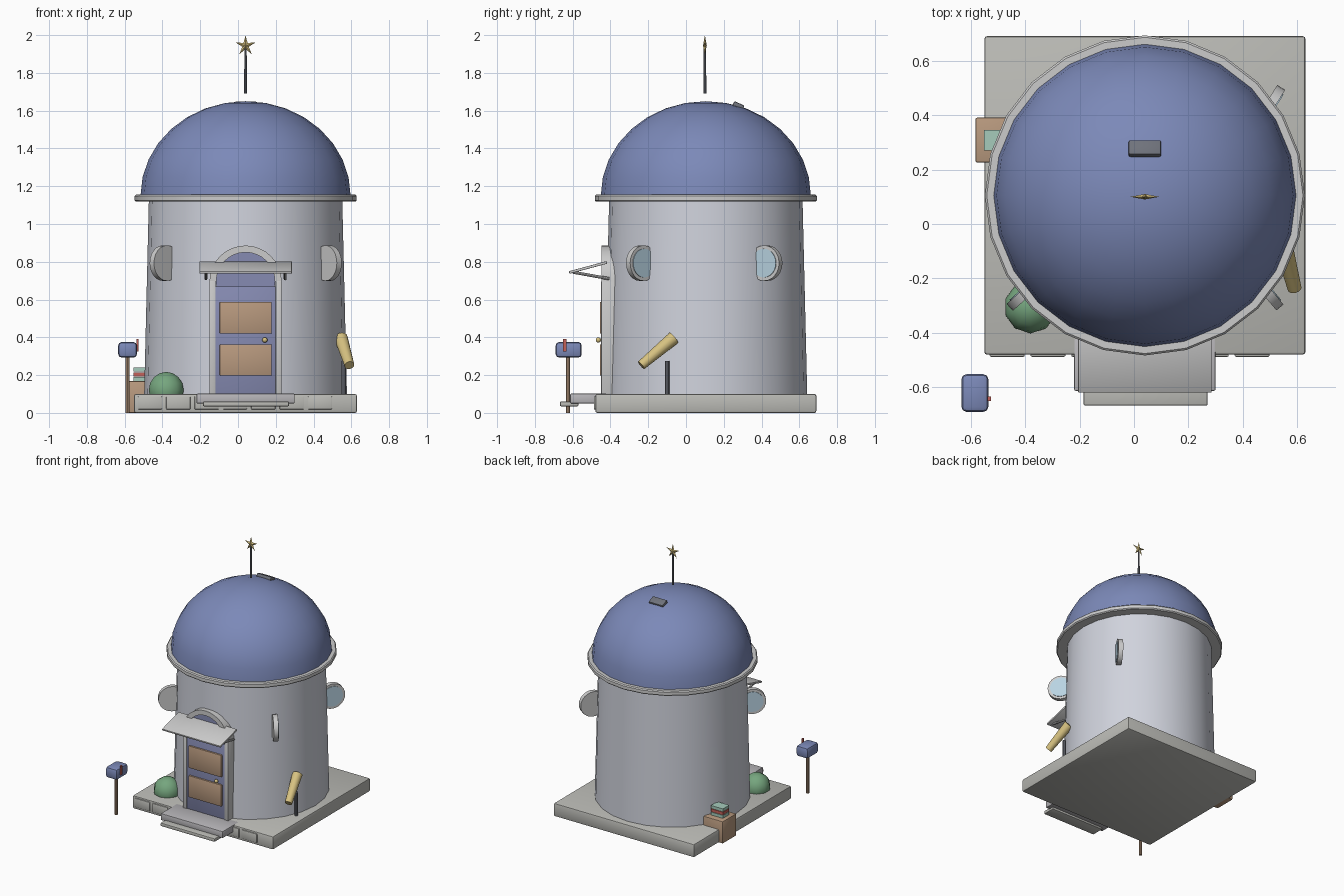
import bpy, bmesh, math
from mathutils import Vector

if "Cube" in bpy.data.objects:
    bpy.data.objects.remove(bpy.data.objects["Cube"])

CX, CY = 0.04, 0.105  # tower axis


def mat(name, r, g, b):
    m = bpy.data.materials.new(name)
    m.diffuse_color = (r, g, b, 1)
    m.use_nodes = True
    m.node_tree.nodes["Principled BSDF"].inputs["Base Color"].default_value = m.diffuse_color
    return m


WHITE = mat("plaster", 0.63, 0.65, 0.72)
TRIM = mat("trim", 0.66, 0.66, 0.69)
BLUE = mat("dome_blue", 0.20, 0.25, 0.48)
DOOR = mat("door_blue", 0.24, 0.26, 0.45)
TAN = mat("wood", 0.48, 0.32, 0.21)
STONE = mat("stone", 0.50, 0.50, 0.47)
STEP = mat("step_stone", 0.48, 0.47, 0.49)
DARK = mat("metal", 0.16, 0.17, 0.20)
BRASS = mat("brass", 0.68, 0.54, 0.22)
GLASS = mat("glass", 0.48, 0.65, 0.76)
GREEN = mat("leaf", 0.18, 0.38, 0.21)
RED = mat("red", 0.55, 0.12, 0.10)
TEAL = mat("teal", 0.38, 0.60, 0.50)


def finish(name, bm, m=None, smooth=None):
    bmesh.ops.recalc_face_normals(bm, faces=bm.faces)
    me = bpy.data.meshes.new(name)
    bm.to_mesh(me)
    bm.free()
    o = bpy.data.objects.new(name, me)
    bpy.context.collection.objects.link(o)
    if m:
        me.materials.append(m)
    if smooth:
        bpy.ops.object.select_all(action='DESELECT')
        o.select_set(True)
        bpy.context.view_layer.objects.active = o
        bpy.ops.object.shade_smooth_by_angle(angle=math.radians(smooth))
    return o


def box(name, x, y, z, m=None, bevel=0.0, tilt=0.0):
    """Box from (min, max) ranges, tilted about its own x axis."""
    bm = bmesh.new()
    bmesh.ops.create_cube(bm, size=1)
    bmesh.ops.scale(bm, vec=(x[1] - x[0], y[1] - y[0], z[1] - z[0]), verts=bm.verts)
    if bevel:
        bmesh.ops.bevel(bm, geom=bm.edges[:], offset=bevel, segments=2, profile=0.5, affect='EDGES')
    o = finish(name, bm, m, 35 if bevel else None)
    o.location = (sum(x) / 2, sum(y) / 2, sum(z) / 2)
    o.rotation_euler.x = tilt
    return o


def rod(name, a, b, r1, r2, m, n=12):
    """Capped cone or cylinder from a to b."""
    a, b = Vector(a), Vector(b)
    bm = bmesh.new()
    bmesh.ops.create_cone(bm, cap_ends=True, segments=n, radius1=r1, radius2=r2, depth=(b - a).length)
    o = finish(name, bm, m, 40)
    o.location = (a + b) / 2
    o.rotation_euler = (b - a).to_track_quat('Z', 'Y').to_euler()
    return o


def lathe(name, profile, m, n=24, closed=False):
    bm = bmesh.new()
    vs = [bm.verts.new((CX + r, CY, z)) for r, z in profile]
    es = [bm.edges.new(p) for p in zip(vs, vs[1:] + vs[:1] if closed else vs[1:])]
    bmesh.ops.spin(bm, geom=vs + es, cent=(CX, CY, 0), axis=(0, 0, 1), angle=math.tau, steps=n)
    bmesh.ops.remove_doubles(bm, verts=bm.verts, dist=1e-4)
    return finish(name, bm, m, 40)


def prism(name, pts, y0, y1, m):
    """Outline in xz extruded along y."""
    bm = bmesh.new()
    f = bm.faces.new([bm.verts.new((x, y0, z)) for x, z in pts])
    g = bmesh.ops.extrude_face_region(bm, geom=[f])["geom"]
    bmesh.ops.translate(bm, vec=(0, y1 - y0, 0), verts=[v for v in g if isinstance(v, bmesh.types.BMVert)])
    return finish(name, bm, m, 35)


def arc(r, z, a0, a1, n):
    return [(CX + r * math.cos(math.radians(a0 + (a1 - a0) * i / n)),
             z + r * math.sin(math.radians(a0 + (a1 - a0) * i / n))) for i in range(n + 1)]


# Plinth with facing stones and steps
box("plinth", (-0.55, 0.63), (-0.48, 0.69), (0, 0.10), STONE, 0.01)
for i in range(7):
    x = -0.53 + 0.15 * i
    box(f"facing_stone_{i}", (x, x + 0.128), (-0.488, -0.46), (0.018, 0.088), STONE, 0.005)
box("upper_step", (-0.22, 0.30), (-0.613, -0.42), (0.05, 0.102), STEP, 0.006)
box("lower_step", (-0.185, 0.27), (-0.667, -0.57), (0.035, 0.06), STONE, 0.005)

# Tower, cornice, dome
lathe("tower_wall", [(0, 0.09), (0.537, 0.09), (0.512, 1.13), (0, 1.13)], WHITE)
lathe("cornice", [(0.50, 1.118), (0.581, 1.118), (0.588, 1.125), (0.588, 1.148), (0.581, 1.155), (0.50, 1.155)],
      TRIM, closed=True)
lathe("dome", [(0, 1.15)] + [(0.556 * math.cos(math.pi * i / 16), 1.15 + 0.5 * math.sin(math.pi * i / 16))
                             for i in range(9)], BLUE)
box("dome_vent", (-0.02, 0.10), (0.247, 0.307), (1.61, 1.64), DARK, 0.008, -0.42)

# Finial
rod("finial_pole", (CX, 0.1, 1.69), (CX, 0.1, 1.93), 0.008, 0.006, DARK, 8)
bm = bmesh.new()
ring = []
for i in range(10):
    a, r = math.pi / 2 + i * math.pi / 5, (0.018 if i % 2 else 0.056)
    ring.append(bm.verts.new((CX + r * math.cos(a), 0.1, 1.944 + r * math.sin(a))))
for dy in (-0.01, 0.01):
    c = bm.verts.new((CX, 0.1 + dy, 1.944))
    for i in range(10):
        bm.faces.new((c, ring[i], ring[(i + 1) % 10]))
finish("finial_star", bm, BRASS)

# Door with panels, frame and arch
box("door", (-0.122, 0.202), (-0.443, -0.37), (0.10, 0.67), DOOR, 0.004)
for i, (z0, z1) in enumerate(((0.198, 0.362), (0.42, 0.588))):
    box(f"door_panel_{i}", (-0.097, 0.178), (-0.456, -0.43), (z0, z1), TAN, 0.004)
bm = bmesh.new()
bmesh.ops.create_uvsphere(bm, u_segments=12, v_segments=8, radius=0.014)
finish("door_knob", bm, BRASS, 60).location = (0.142, -0.464, 0.386)
for s in (-1, 1):
    x = CX + s * 0.175
    box("door_post", (x - 0.016, x + 0.016), (-0.449, -0.36), (0.10, 0.70), TRIM, 0.004)
prism("door_arch", arc(0.191, 0.695, 0, 180, 16) + arc(0.155, 0.695, 180, 0, 16), -0.447, -0.36, TRIM)
prism("door_fanlight", arc(0.157, 0.695, 0, 345, 23), -0.432, -0.37, DOOR)

# Awning and brackets
box("awning", (-0.205, 0.285), (-0.622, -0.415), (0.763, 0.777), TRIM, 0.003, math.radians(15))
for s in (-1, 1):
    x = CX + s * 0.21
    rod("awning_bracket", (x, -0.60, 0.745), (x, -0.405, 0.71), 0.008, 0.008, TRIM, 8)

# Round windows standing out like fins: tip x, tip y, fin direction, glass side
for i, (tx, ty, deg, side) in enumerate(((0.54, 0.50, 58, -1), (0.535, -0.305, -50, 1), (-0.455, -0.305, 222, -1))):
    a = math.radians(deg)
    out, tan = Vector((math.cos(a), math.sin(a), 0)), Vector((-math.sin(a), math.cos(a), 0)) * side
    c = Vector((tx, ty, 0.793)) - out * 0.092
    rod(f"window_rim_{i}", c - tan * 0.017, c + tan * 0.017, 0.094, 0.094, TRIM, 24)
    rod(f"window_glass_{i}", c, c + tan * 0.021, 0.076, 0.076, GLASS, 24)

# Telescope on its stand
rod("telescope", (0.59, -0.237, 0.252), (0.545, -0.065, 0.397), 0.026, 0.036, BRASS, 14)
rod("telescope_stand", (0.56, -0.10, 0.10), (0.56, -0.10, 0.275), 0.012, 0.012, DARK, 8)

# Bush
bm = bmesh.new()
bmesh.ops.create_uvsphere(bm, u_segments=10, v_segments=8, radius=0.097)
finish("bush", bm, GREEN, 60).location = (-0.38, -0.305, 0.12)

# Mailbox
rod("mailbox_post", (-0.585, -0.625, 0), (-0.585, -0.625, 0.30), 0.011, 0.011, TAN, 8)
box("mailbox", (-0.634, -0.535), (-0.69, -0.552), (0.293, 0.375), BLUE, 0.018)
box("mailbox_flag", (-0.538, -0.526), (-0.65, -0.633), (0.325, 0.392), RED)

# Crate with stacked books
box("crate", (-0.583, -0.418), (0.226, 0.391), (0, 0.168), TAN, 0.007)
for i, m in enumerate((TEAL, RED, TEAL)):
    z = 0.168 + 0.025 * i
    box(f"book_{i}", (-0.552, -0.452), (0.27 + 0.004 * (i % 2), 0.346), (z, z + 0.022), m)
